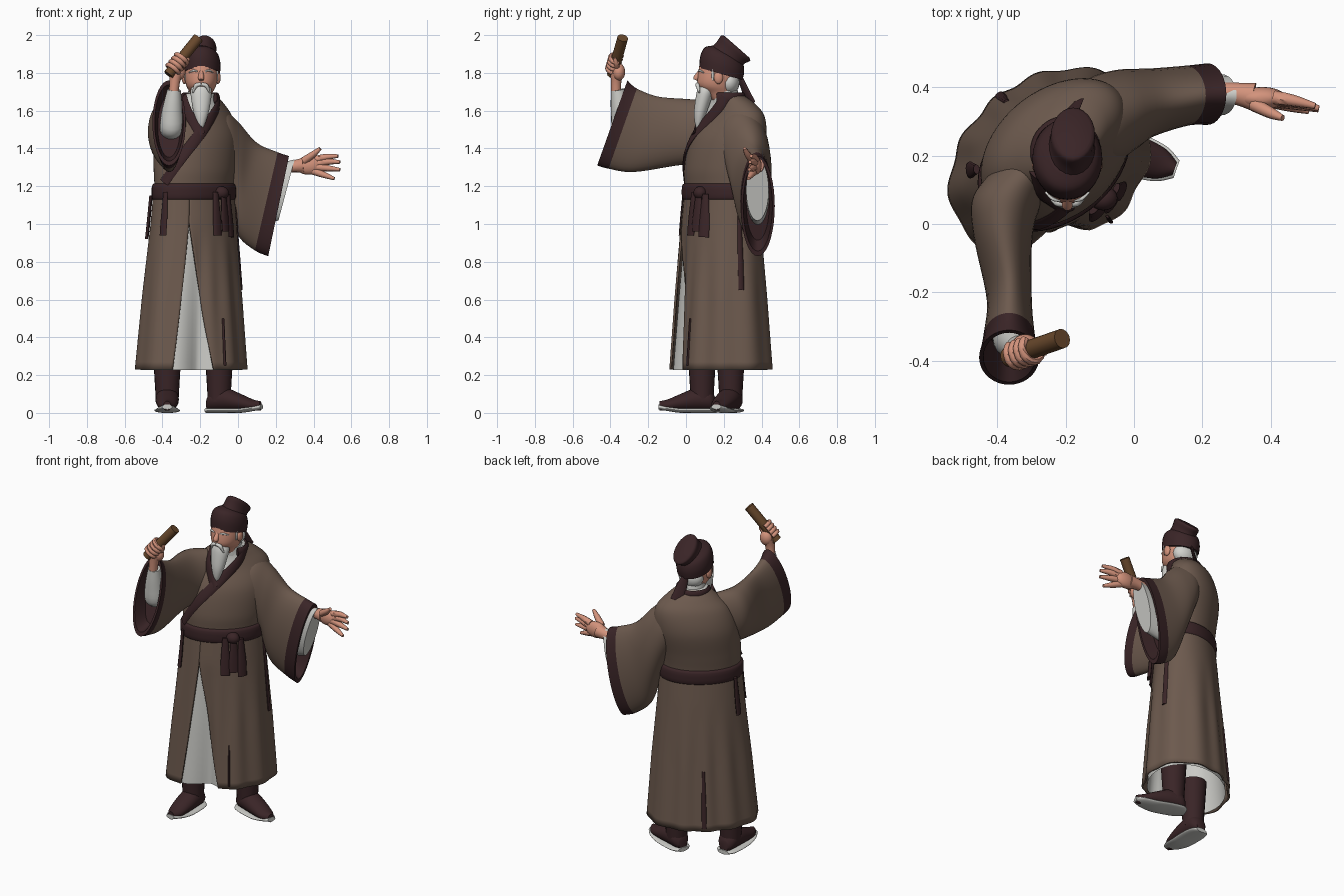
import bpy, bmesh, math
from mathutils import Vector as V

cube = bpy.data.objects.get("Cube")
if cube:
    bpy.data.objects.remove(cube, do_unlink=True)


def mat(name, rgb):
    m = bpy.data.materials.new(name)
    m.use_nodes = True
    m.diffuse_color = (*rgb, 1)
    m.node_tree.nodes["Principled BSDF"].inputs["Base Color"].default_value = (*rgb, 1)
    return m


BROWN = mat("robe brown", (0.152, 0.102, 0.076))
DARK = mat("trim dark", (0.042, 0.018, 0.02))
WHITE = mat("linen white", (0.6, 0.6, 0.57))
SKIN = mat("skin", (0.65, 0.29, 0.2))
HAIR = mat("hair white", (0.64, 0.64, 0.61))
WOOD = mat("scroll wood", (0.14, 0.065, 0.025))
made = []


def grid(name, rows, mats, closed=True, caps=True, rule=None):
    """Skin rows of points into a mesh; rule(center, row) picks the material."""
    bm = bmesh.new()
    vs = [[bm.verts.new(p) for p in row] for row in rows]
    n = len(rows[0])
    for r in range(len(rows) - 1):
        for i in range(n if closed else n - 1):
            j = (i + 1) % n
            f = bm.faces.new((vs[r][i], vs[r][j], vs[r + 1][j], vs[r + 1][i]))
            if rule:
                f.material_index = rule(f.calc_center_median(), r)
    if caps and closed:
        bm.faces.new(vs[0])
        bm.faces.new(vs[-1]).material_index = len(mats) - 1 if rule else 0
    bmesh.ops.recalc_face_normals(bm, faces=bm.faces)
    me = bpy.data.meshes.new(name)
    bm.to_mesh(me)
    bm.free()
    for m in mats:
        me.materials.append(m)
    ob = bpy.data.objects.new(name, me)
    bpy.context.collection.objects.link(ob)
    made.append(ob)
    return ob


def spline(rings, steps):
    """Smoothly interpolate (center, u, v) sections."""
    out = []
    for i in range(len(rings) - 1):
        p = [rings[max(0, min(len(rings) - 1, i + k))] for k in (-1, 0, 1, 2)]
        for s in range(steps):
            t = s / steps
            out.append([0.5 * (2 * b + (c - a) * t + (2 * a - 5 * b + 4 * c - d) * t * t
                               + (3 * b - a - 3 * c + d) * t ** 3) for a, b, c, d in zip(*p)])
    return out + [list(rings[-1])]


def ring(sec, n):
    c, u, v = sec
    return [c + u * math.cos(k * math.tau / n) + v * math.sin(k * math.tau / n) for k in range(n)]


def secs(raw):
    return [tuple(V(q) for q in s) for s in raw]


def loft(name, raw, mats, n=28, steps=5, rule=None):
    return grid(name, [ring(s, n) for s in spline(secs(raw), steps)], mats, rule=rule)


def tube(name, pts, radii, m, n=12, steps=4):
    pts = [V(p) for p in pts]
    raw = []
    for i, p in enumerate(pts):
        t = (pts[min(i + 1, len(pts) - 1)] - pts[max(i - 1, 0)]).normalized()
        u = t.cross(V((0.31, 0.9, 0.2))).normalized()
        raw.append((p, u * radii[i], t.cross(u) * radii[i]))
    return loft(name, raw, [m], n, steps)


def blob(name, c, r, m, n=20):
    rows = []
    for i in range(1, 12):
        a = math.pi * i / 12
        s = math.sin(a)
        rows.append(ring((V(c) + V((0, 0, -r[2] * math.cos(a))), V((r[0] * s, 0, 0)), V((0, r[1] * s, 0))), n))
    return grid(name, rows, [m])


def ribbon(name, pts, normals, half, m, thick=0.009, steps=4):
    raw = []
    for i, p in enumerate(pts):
        t = (pts[min(i + 1, len(pts) - 1)] - pts[max(i - 1, 0)]).normalized()
        raw.append((p, t.cross(normals[i]).normalized() * half[i], normals[i] * thick))
    return loft(name, raw, [m], 10, steps)


# Torso and skirt profiles: z, centre x, centre y, long half axis, short half axis
YAW = math.radians(38)
AX, AY = V((math.cos(YAW), math.sin(YAW), 0)), V((-math.sin(YAW), math.cos(YAW), 0))
TORSO = [(1.12, -.234, .184, .232, .162), (1.2, -.234, .184, .232, .162), (1.3, -.23, .192, .24, .172),
         (1.45, -.225, .222, .245, .172), (1.57, -.22, .247, .215, .133), (1.64, -.21, .24, .15, .1),
         (1.69, -.2, .215, .08, .075)]
SKIRT = [(.23, -.245, .178, .315, .243), (.6, -.24, .18, .283, .212), (1.0, -.235, .184, .245, .178),
         (1.17, -.234, .184, .232, .162)]


def at(profile, z):
    for lo, hi in zip(profile, profile[1:]):
        if z <= hi[0]:
            break
    t = max(0, min(1, (z - lo[0]) / (hi[0] - lo[0])))
    return [p + (q - p) * t for p, q in zip(lo, hi)][1:]


def polar(profile, z, phi, off=0.0):
    x, y, a, b = at(profile, z)
    r = a * b / math.hypot(b * math.cos(phi - YAW), a * math.sin(phi - YAW)) + off
    return V((x + r * math.cos(phi), y + r * math.sin(phi), z))


def skirt_point(z, phi, off=0.0):
    """Skirt surface with its front opening sunk back."""
    k = max(0, (1.0 - z) / 0.77)
    away = (math.degrees(phi) + 80 + 180) % 360 - 180
    return polar(SKIRT, z, phi, off - .07 * k * math.exp(-(away / 20) ** 2))


def chest(x, z, off=0.008):
    """Point on the front of the torso at a given x and z."""
    cx, cy, a, b = at(TORSO, z)
    ux, vx = AX.x * a, AY.x * b
    d, w = math.atan2(vx, ux), math.acos(max(-1, min(1, (x - cx) / math.hypot(ux, vx))))
    p = min((AX * a * math.cos(t) + AY * b * math.sin(t) for t in (d + w, d - w)), key=lambda q: q.y)
    return V((cx, cy, z)) + p + p.normalized() * off


def hoops(profile):
    return [((x, y, z), AX * a, AY * b) for z, x, y, a, b in profile]


def neck_v(c, row):
    k = (c.z - 1.48) / 0.18
    return int(k > 0 and c.y < 0.25 and -.21 - .07 * k < c.x < -.2 + .09 * k)


# Robe body, belt and lapels
loft("robe_torso", hoops(TORSO), [BROWN, WHITE], 72, 6, neck_v)
belt = [(z, -.234, .184, .233 + g, .163 + g) for z, g in ((1.125, .0), (1.14, .013), (1.2, .013), (1.215, .0))]
loft("belt", hoops(belt), [DARK], 48, 3)
for name, path in (("left_lapel", [(-.112, 1.67), (-.125, 1.6), (-.2, 1.48), (-.29, 1.36), (-.385, 1.22)]),
                   ("right_lapel", [(-.285, 1.67), (-.27, 1.6), (-.235, 1.53), (-.2, 1.47)])):
    pts = [chest(x, z) for x, z in path]
    ribbon(name, pts, [(p - V((-.22, .22, p.z))).normalized() for p in pts], [.03] * 5, DARK)
out = [V((math.cos(math.radians(d)), math.sin(math.radians(d)), 0)) for d in range(-30, 211, 20)]
ribbon("neck_band", [V((-.2, .212, 1.665)) + d * .092 for d in out], out, [.03] * 13, DARK, .012)
loft("inner_collar", [((-.2, .215, 1.64), (.075, 0, 0), (0, .075, 0)),
                      ((-.2, .205, 1.712), (.062, 0, 0), (0, .068, 0))], [WHITE])


# Skirt with a front opening over a pale underskirt
def skirt_row(z):
    k = max(0, (1.0 - z) / 0.77)
    a0 = math.radians(-97 + 38 * k)
    a1 = math.radians(263 - 14 * k)
    row = []
    for i in range(121):
        phi = a0 + (a1 - a0) * i / 120
        row.append(skirt_point(z, phi, .006 * min(1, k * 2) * math.cos(11 * phi)))
    return row


skirt = grid("robe_skirt", [skirt_row(.23 + .94 * i / 24) for i in range(25)], [BROWN], closed=False)
shell = skirt.modifiers.new("cloth", "SOLIDIFY")
shell.thickness, shell.offset = .012, 0
grid("underskirt", [[skirt_point(.226 + .9 * j / 20, math.tau * i / 60, -.02) for i in range(60)] for j in range(21)],
     [WHITE], caps=False)

# Dark slit trims and hanging belt ends, laid on the skirt by direction and height
for name, deg, top, low, w, off in (
        ("left_slit_trim", 24, 1.12, .65, .016, .006), ("front_slit_trim", -44, .5, .25, .006, .005),
        ("back_slit_trim", 127, .6, .25, .015, .007),
        ("front_belt_end", -128, 1.17, .94, .022, .018), ("side_belt_end", 186, 1.15, .92, .024, .022),
        ("knot_end_a", -51, 1.17, .94, .028, .022), ("knot_end_b", -37, 1.17, .96, .03, .03),
        ("knot_end_c", -24, 1.16, .93, .03, .026)):
    phi = math.radians(deg)
    zs = [top + (low - top) * i / 3 for i in range(4)]
    ribbon(name, [skirt_point(z, phi, off) for z in zs], [V((math.cos(phi), math.sin(phi), 0))] * 4,
           [w * .6, w * .8, w, w], DARK)
blob("belt_knot", polar(SKIRT, 1.165, math.radians(-37), .015), (.042, .036, .035), DARK)


# Wide sleeves with a dark cuff folded inward
def sleeve(name, raw, back):
    s = secs(raw)
    rows = spline(s, 6)
    c, u, v = s[-1]
    rows += [(c, u * .86, v * .9), (c + V(back), u * .68, v * .72)]
    cuff = 6 * (len(s) - 2)
    grid(name, [ring(r, 36) for r in rows], [BROWN, DARK], rule=lambda c, r: int(r >= cuff))


sleeve("right_sleeve", [((-.3, .17, 1.5), (.1, 0, 0), (0, 0, .14)), ((-.365, .08, 1.49), (.105, 0, 0), (0, .01, .165)),
                        ((-.383, -.03, 1.485), (.087, 0, 0), (0, .03, .177)),
                        ((-.365, -.215, 1.475), (.066, 0, 0), (0, .065, .2)),
                        ((-.365, -.335, 1.505), (.076, 0, 0), (0, .075, .212)),
                        ((-.365, -.39, 1.535), (.088, 0, 0), (0, .08, .225))], (0, .08, -.02))
sleeve("left_sleeve", [((-.2, .25, 1.48), (.02, -.09, 0), (0, 0, .12)), ((-.1, .3, 1.435), (.04, -.12, 0), (.01, 0, .175)),
                       ((-.025, .335, 1.32), (.03, -.115, 0), (.025, 0, .22)),
                       ((.05, .355, 1.185), (0, -.1, 0), (.05, 0, .245)),
                       ((.15, .375, 1.12), (0, -.088, 0), (.06, 0, .26)),
                       ((.215, .38, 1.095), (0, -.09, 0), (.055, 0, .265))], (-.08, 0, .01))
tube("right_inner_sleeve", [(-.36, -.26, 1.48), (-.352, -.33, 1.51), (-.348, -.343, 1.6), (-.338, -.362, 1.71)],
     [.05, .062, .055, .036], WHITE, 20)
loft("left_inner_sleeve", [((.13, .38, 1.15), (0, .06, 0), (.05, 0, .16)),
                           ((.257, .378, 1.18), (0, .06, 0), (.043, 0, .162))], [WHITE])

# Raised hand gripping a rolled scroll
A, B = V((-.368, -.39, 1.79)), V((-.21, -.335, 1.985))
axis = (B - A).normalized()
side = axis.cross(V((0, 1, 0))).normalized()
fore = axis.cross(side)
tube("scroll", [A, B], [.029, .029], WOOD, 14, 1)
tube("right_wrist", [(-.342, -.37, 1.68), (-.335, -.37, 1.75), (-.328, -.365, 1.8)], [.026, .028, .036], SKIN)
blob("right_palm", (-.318, -.356, 1.805), (.04, .034, .046), SKIN)
for i in range(4):
    o = A + axis * (.04 + .024 * i)
    arc = [o + (side * math.cos(t) + fore * math.sin(t)) * .036 for t in [k * .75 - 1.0 for k in range(7)]]
    tube("right_finger", arc, [.0125] * 6 + [.008], SKIN, 8, 2)
tube("right_thumb", [(-.31, -.36, 1.82), (-.275, -.37, 1.85), (-.26, -.378, 1.88)], [.016, .014, .008], SKIN, 8)

# Open hand held out to the side
tube("left_wrist", [(.22, .385, 1.295), (.29, .382, 1.305), (.35, .372, 1.31)], [.032, .032, .042], SKIN)
blob("left_palm", (.375, .368, 1.31), (.07, .033, .05), SKIN)
for base, mid, tip in (((.41, .37, 1.34), (.47, .36, 1.355), (.53, .345, 1.36)),
                       ((.42, .365, 1.32), (.48, .355, 1.33), (.54, .338, 1.328)),
                       ((.42, .36, 1.3), (.475, .35, 1.295), (.54, .335, 1.288)),
                       ((.4, .36, 1.28), (.455, .345, 1.26), (.51, .33, 1.24)),
                       ((.35, .35, 1.335), (.4, .325, 1.37), (.435, .31, 1.4))):
    tube("left_finger", [base, mid, tip], [.021, .017, .009], SKIN, 8)

# Head, face and hair
hx = -.195
loft("head", [((hx, y, z), (a, 0, 0), (0, b, 0)) for z, y, a, b in
              ((1.64, .21, .05, .055), (1.69, .185, .058, .077), (1.73, .165, .078, .1),
               (1.78, .168, .088, .107), (1.86, .175, .086, .1))], [SKIN])
blob("back_hair", (hx, .228, 1.75), (.08, .056, .065), HAIR)
tube("nose", [(hx, .08, 1.815), (hx, .056, 1.775), (hx, .05, 1.762)], [.01, .016, .012], SKIN)
loft("beard", [((hx, y, z), (a, 0, 0), (0, b, 0)) for z, y, a, b in
               ((1.73, .112, .05, .044), (1.69, .1, .056, .045), (1.6, .078, .042, .035),
                (1.54, .068, .024, .022), (1.5, .063, .006, .006))], [HAIR])
for s in (-1, 1):
    blob("ear", (hx + s * .089, .172, 1.775), (.014, .024, .034), SKIN)
    tube("moustache", [(hx, .06, 1.74), (hx + s * .028, .062, 1.732), (hx + s * .045, .07, 1.695)], [.01, .011, .004], HAIR)
    tube("eyebrow", [(hx + s * .02, .068, 1.808), (hx + s * .042, .074, 1.812), (hx + s * .064, .093, 1.802)],
         [.004, .006, .003], HAIR, 8)
    tube("sideburn", [(hx + s * .083, .142, 1.82), (hx + s * .083, .142, 1.76)], [.01, .005], HAIR, 8)

# Soft cap with a folded crown and a hanging tail
loft("cap_band", [((hx, .185, 1.795), (.1, 0, 0), (0, .115, -.032)), ((hx, .192, 1.85), (.102, 0, 0), (0, .116, -.04)),
                  ((hx, .2, 1.895), (.088, 0, 0), (0, .1, -.04)), ((hx, .21, 1.92), (.05, 0, 0), (0, .06, -.025))], [DARK])
loft("cap_crown", [((-.19, .2, 1.87), (.08, 0, 0), (0, .085, -.045)), ((-.182, .235, 1.905), (.066, 0, 0), (0, .075, -.056)),
                   ((-.178, .262, 1.93), (.064, 0, 0), (0, .077, -.066)),
                   ((-.178, .27, 1.938), (.054, 0, 0), (0, .066, -.058))], [DARK], 24)
ribbon("cap_tail", [V((-.2, .28, 1.79)), V((-.19, .305, 1.73)), V((-.18, .345, 1.635))],
       [V((-.6, .7, .38))] * 3, [.016, .028, .042], DARK)


# Boots with pale upturned soles
def boot(side, heel, deg, leg):
    d = V((math.cos(math.radians(deg)), math.sin(math.radians(deg)), 0))
    w = V((-d.y, d.x, 0))
    plan = ((0, .03, .07), (.03, .055, .11), (.1, .062, .12), (.18, .058, .09), (.25, .046, .06), (.295, .02, .05))
    up, sole = [], []
    for t, half, h in plan:
        c = V(heel) + d * t
        lift = .02 * max(0, (t - .2) / .1)
        up.append((c + V((0, 0, .012 + h / 2)), w * half, V((0, 0, h / 2))))
        sole.append((c + d * (t - .15) * .04 + V((0, 0, .013 + lift)), w * (half + .007), V((0, 0, .013))))
    loft(side + "_shoe", up, [DARK], 24)
    loft(side + "_sole", sole, [WHITE], 24)
    x, y = leg
    tube(side + "_boot_shaft", [(x, y, .06), (x, y, .15), (x, y, .36)], [.06, .065, .078], DARK, 20)


boot("right", (-.375, .155, 0), -90, (-.375, .085))
boot("left", (-.16, .258, 0), -19, (-.1, .237))

# Smooth shading with sharp folds
bpy.ops.object.select_all(action="DESELECT")
for ob in made:
    ob.select_set(True)
bpy.context.view_layer.objects.active = made[0]
bpy.ops.object.shade_smooth_by_angle(angle=math.radians(45))
